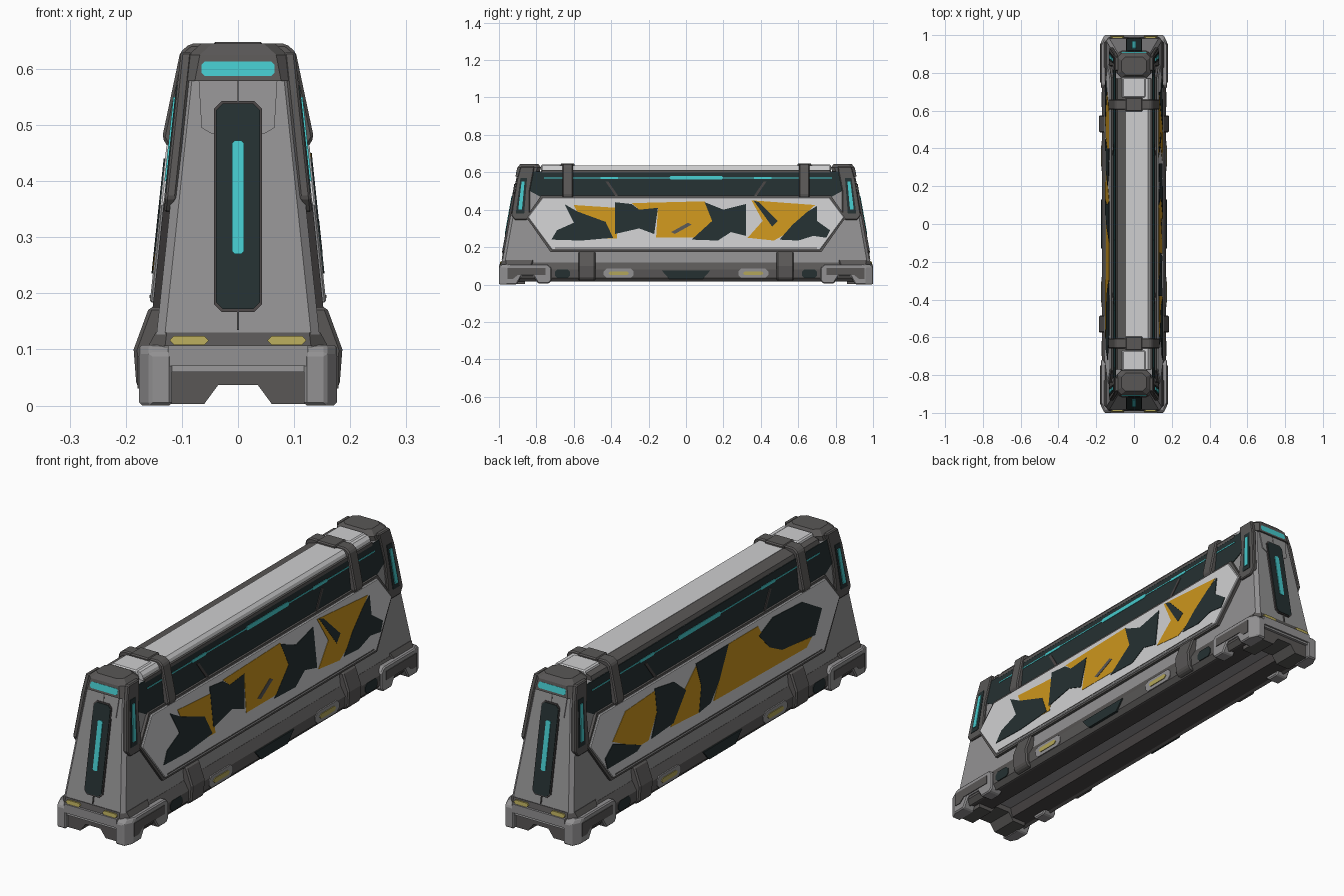
import bpy, bmesh

if "Cube" in bpy.data.objects:
    bpy.data.objects.remove(bpy.data.objects["Cube"])

def mat(name, r, g, b):
    m = bpy.data.materials.new(name)
    m.diffuse_color = (r, g, b, 1)
    m.use_nodes = True
    m.node_tree.nodes["Principled BSDF"].inputs["Base Color"].default_value = m.diffuse_color
    return m

GREY = mat("body grey", .29, .285, .29)
LIGHT = mat("panel light grey", .62, .62, .63)
TRIM = mat("trim dark grey", .10, .095, .093)
DARK = mat("dark glass", .018, .030, .031)
CYAN = mat("cyan light", .06, .58, .60)
ORANGE = mat("orange paint", .60, .30, .012)
YELLOW = mat("yellow lamp", .45, .38, .10)
UNDER = mat("underside dark", .065, .058, .058)

BOTH = [(1, 1), (-1, 1)]                       # left and right
ENDS = [(1, 1), (1, -1)]                       # front and back
FOUR = [(1, 1), (-1, 1), (1, -1), (-1, -1)]
ONE = [(1, 1)]
LEFT = [(-1, 1)]

def side_x(z): return .147 - .106 * (z - .11)  # sloping side wall
def end_y(z): return .985 - .18 * (z - .11)    # sloping end wall

def build(name, rings, m, signs=ONE, bevel=0):
    """Skin a stack of rings, repeated for every (x, y) sign pair."""
    bm = bmesh.new()
    for sx, sy in signs:
        vs = [[bm.verts.new((x * sx, y * sy, z)) for x, y, z in r] for r in rings]
        n = len(vs[0])
        bm.faces.new(vs[0][::-1])
        bm.faces.new(vs[-1])
        for a, b in zip(vs, vs[1:]):
            for i in range(n):
                j = (i + 1) % n
                bm.faces.new((a[i], a[j], b[j], b[i]))
    bmesh.ops.recalc_face_normals(bm, faces=bm.faces)
    me = bpy.data.meshes.new(name)
    bm.to_mesh(me)
    bm.free()
    me.materials.append(m)
    ob = bpy.data.objects.new(name, me)
    bpy.context.collection.objects.link(ob)
    if bevel:
        mod = ob.modifiers.new("bevel", 'BEVEL')
        mod.width, mod.segments, mod.limit_method = bevel, 1, 'ANGLE'
    return ob

def side_plate(name, pts, lo, hi, m, signs=BOTH, bevel=0):
    """Plate on the sloping sides, outline in (y, z)."""
    return build(name, [[(side_x(z) + d, y, z) for y, z in pts] for d in (lo, hi)], m, signs, bevel)

def end_plate(name, pts, lo, hi, m, signs=ENDS, bevel=0):
    """Plate on the sloping ends, outline in (x, z)."""
    return build(name, [[(x, end_y(z) + d, z) for x, z in pts] for d in (lo, hi)], m, signs, bevel)

def along_y(name, pts, y0, y1, m, signs=ONE, bevel=0):
    return build(name, [[(x, y, z) for x, z in pts] for y in (y0, y1)], m, signs, bevel)

def along_x(name, pts, x0, x1, m, signs=ONE, bevel=0):
    return build(name, [[(x, y, z) for y, z in pts] for x in (x0, x1)], m, signs, bevel)

def rect(a0, a1, b0, b1):
    return [(a0, b0), (a1, b0), (a1, b1), (a0, b1)]

def chamfered(a0, a1, b0, b1, c):
    return [(a0 + c, b0), (a1 - c, b0), (a1, b0 + c), (a1, b1 - c),
            (a1 - c, b1), (a0 + c, b1), (a0, b1 - c), (a0, b0 + c)]

def loft(name, levels, m, signs=ONE, bevel=0):
    """Levels are (z, half width, y0, y1, corner chamfer)."""
    return build(name, [[(x, y, z) for x, y in chamfered(-h, h, y0, y1, c)]
                        for z, h, y0, y1, c in levels], m, signs, bevel)

def sym(half):
    """Mirror a half outline across x = 0."""
    return half + [(-x, z) for x, z in reversed(half)]

# main hull
loft("hull", [(z, side_x(z), -end_y(z), end_y(z), .015) for z in (.06, .605)], GREY)

# base: sills, underside rails, corner feet with cut corners
along_y("side_sill", [(.11, .03), (.15, .015), (.167, .035), (.169, .08), (.147, .118), (.11, .118)],
        -.9, .9, TRIM, BOTH)
along_y("underside_rail", [(.055, .02), (.14, .02), (.15, .08), (.04, .08)], -.9, .9, UNDER, BOTH)
foot = [(1, 0), (1, .092), (.982, .108), (.74, .108), (.72, .09), (.72, .02), (.735, .005),
        (.79, .005), (.815, .045), (.88, .045), (.905, 0)]
build("corner_foot", [[(x, y - cut * (y > .95), z) for y, z in foot]
                      for x, cut in ((.118, 0), (.157, 0), (.176, .04))], GREY, FOUR, .005)
along_x("foot_side_pad", [(.955, .03), (.955, .088), (.75, .088), (.75, .05), (.90, .05), (.925, .03)],
        .17, .179, TRIM, FOUR)
along_x("end_crossbar", rect(.86, .9995, .07, .107), -.125, .125, GREY, ENDS)
along_y("end_bumper", sym([(.035, .037), (.06, .003), (.125, .003), (.125, .075)]), .86, .982, TRIM, ENDS)
loft("end_ledge", [(.106, .160, .8, .99, .03), (.13, .147, .8, .984, .02)], TRIM, ENDS)

# sill clips, lamps and pods
along_y("sill_clip", [(.13, .176), (.158, .176), (.164, .16), (.186, .10), (.181, .035), (.165, .02), (.13, .02)],
        .485, .575, TRIM, FOUR, .006)
along_x("lamp_surround", chamfered(.28, .44, .035, .085, .015), .15, .172, GREY, FOUR)
along_x("sill_lamp", chamfered(.305, .415, .050, .070, .010), .171, .175, YELLOW, FOUR)
along_x("center_pod", [(-.13, .075), (-.09, .03), (.09, .03), (.13, .075)], .15, .174, DARK, BOTH)
along_x("sill_pocket", chamfered(.62, .70, .035, .08, .012), .15, .171, DARK, FOUR)

# octagonal side panel
def octo(g):
    half = [(.72 + g, .18 - g), (.85 + g, .36), (.77 + g, .47 + g)]
    return sym(half)
side_plate("panel_frame", octo(.005), -.005, .012, TRIM)
side_plate("side_panel", octo(-.004), .0, .018, LIGHT, BOTH, .003)
side_plate("panel_groove", rect(-.70, .70, .192, .197), .017, .0195, TRIM)

# camouflage paint, right side
right_dark = [
    [(-.65, .43), (-.58, .39), (-.43, .335), (-.39, .25), (-.56, .235), (-.72, .24), (-.69, .29), (-.6, .33)],
    [(-.38, .44), (-.29, .43), (-.25, .4), (-.15, .41), (-.17, .27), (-.25, .3), (-.38, .27)],
    [(.10, .44), (.2, .4), (.32, .43), (.32, .26), (.24, .28), (.17, .235), (.03, .24), (.14, .34)],
    [(.65, .39), (.70, .42), (.70, .34), (.77, .29), (.75, .25), (.68, .26), (.6, .235), (.5, .24), (.57, .32)],
    [(.36, .45), (.39, .44), (.49, .34), (.46, .31)]]
right_orange = [
    [(-.60, .425), (-.37, .41), (-.37, .245), (-.53, .25), (-.43, .33), (-.58, .385)],
    [(-.29, .435), (.10, .445), (.15, .35), (.05, .25), (-.16, .25), (-.15, .41), (-.25, .40)],
    [(.35, .45), (.69, .425), (.62, .36), (.55, .28), (.47, .235), (.33, .25), (.41, .34)]]
# camouflage paint, left side
left_dark = [
    [(.76, .28), (.70, .32), (.62, .29), (.52, .25), (.55, .235), (.75, .235)],
    [(.40, .44), (.27, .42), (.2, .36), (.3, .26), (.45, .25), (.40, .34)],
    [(.12, .44), (-.1, .44), (-.02, .32), (.05, .25), (.13, .24), (.1, .34)],
    [(-.30, .40), (-.40, .44), (-.6, .43), (-.72, .36), (-.66, .27), (-.44, .29), (-.36, .33)]]
left_orange = [
    [(.70, .33), (.6, .42), (.40, .43), (.40, .34), (.47, .25), (.52, .25), (.62, .29)],
    [(.32, .25), (.2, .37), (.12, .43), (.1, .34), (.13, .24)],
    [(-.1, .44), (-.30, .44), (-.36, .33), (-.44, .29), (-.64, .27), (-.6, .24), (.03, .25), (-.02, .32)]]
for label, shapes, top, m, s in (("right_dark_patch", right_dark, .0205, DARK, ONE),
                                 ("right_orange_patch", right_orange, .0195, ORANGE, ONE),
                                 ("left_dark_patch", left_dark, .0205, DARK, LEFT),
                                 ("left_orange_patch", left_orange, .0195, ORANGE, LEFT)):
    for p in shapes:
        side_plate(label, p, .016, top, m, s)
side_plate("panel_scuff", [(-.08, .28), (.01, .33), (.03, .32), (-.06, .27)], .016, .021, TRIM, ONE)

# glass band with light strip
side_plate("glass_band", [(-.78, .47), (.78, .47), (.835, .50), (.82, .605), (-.82, .605), (-.835, .50)],
           -.01, .003, DARK)
side_plate("glass_light_line", rect(-.76, .78, .568, .573), .002, .0045, CYAN)
side_plate("glass_light_center", chamfered(-.09, .2, .561, .579, .008), .002, .005, CYAN)
side_plate("glass_light_short", chamfered(.36, .46, .564, .576, .005), .002, .005, CYAN, FOUR)
side_plate("glass_brace", [(.36, .47), (.375, .47), (.43, .55), (.415, .55)], .002, .006, UNDER, FOUR)

# top rail
along_y("top_rail_trim", [(-.096, .60), (-.088, .622), (-.04, .636), (-.04, .60)], -.77, .77, TRIM)
along_y("top_rail", [(-.042, .60), (-.042, .637), (.075, .637), (.086, .625), (.09, .61), (.09, .60)],
        -.77, .77, LIGHT)
along_y("top_rail_edge", rect(.085, .099, .598, .612), -.77, .77, TRIM)
along_y("top_block", sym([(.075, .60), (.06, .641)]), .67, .775, LIGHT, ENDS, .005)

# straps over the top
along_y("strap", sym([(.09, .46), (.125, .46), (.135, .478), (.103, .630), (.085, .645)]),
        .605, .66, TRIM, ENDS, .005)
along_x("strap_buckle", rect(.595, .67, .62, .648), -.045, .045, TRIM, ENDS, .005)

# end caps
loft("end_cap", [(.578, .097, .79, .912, .02), (.625, .088, .775, .902, .02), (.645, .066, .79, .885, .02)],
     TRIM, ENDS)
end_plate("cap_vent_light", chamfered(-.065, .065, .587, .613, .006), .0, .011, CYAN)

# corner pillar lights
side_plate("pillar_pad", [(.81, .63), (.885, .63), (.905, .56), (.935, .37), (.915, .345), (.85, .345), (.835, .38), (.835, .5)],
           -.01, .010, TRIM, FOUR, .004)
side_plate("pillar_glass", [(.85, .57), (.885, .57), (.91, .38), (.865, .38)], .009, .012, DARK, FOUR)
side_plate("pillar_light", [(.863, .55), (.879, .55), (.897, .40), (.877, .40)], .011, .015, CYAN, FOUR)

# end faces: bracket, slot with light, seam, lamps
end_plate("end_bracket", [(-.07, .578), (-.065, .495), (-.048, .485), (.048, .485), (.065, .495), (.07, .578)],
          -.004, .004, GREY)
end_plate("end_seam", rect(-.002, .002, .135, .58), -.002, .005, TRIM)
end_plate("slot_frame", chamfered(-.043, .043, .167, .543, .014), -.004, .007, UNDER)
end_plate("slot_glass", chamfered(-.039, .039, .172, .538, .012), .0, .010, DARK)
end_plate("slot_light", chamfered(-.011, .011, .27, .472, .005), .008, .013, CYAN)
for s in (1, -1):
    end_plate("end_lamp", chamfered(s * .087 - .034, s * .087 + .034, .108, .124, .007), .0, .010, YELLOW)
